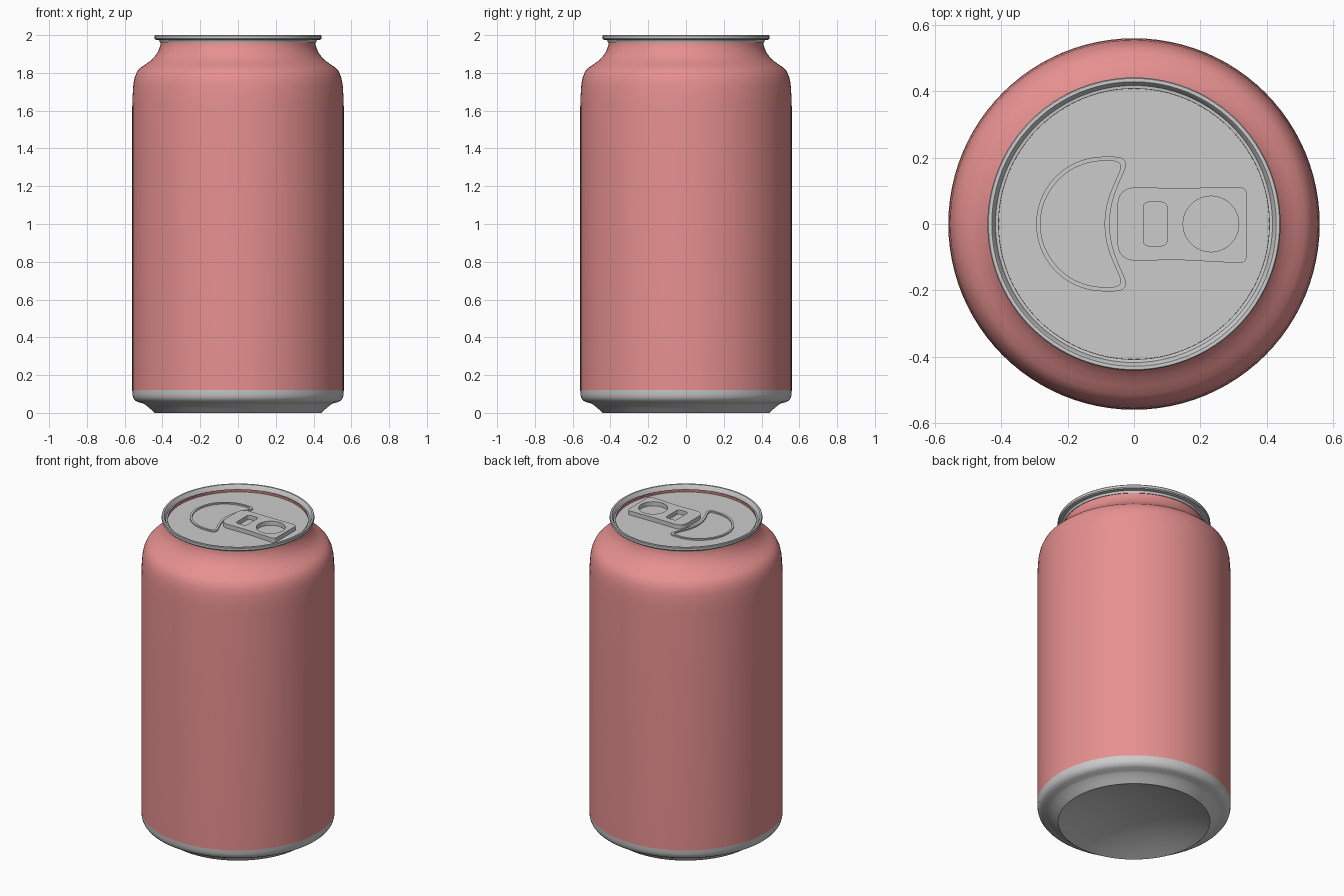
import bpy, bmesh
from math import cos, sin, pi, radians
from mathutils import Vector

if "Cube" in bpy.data.objects:
    bpy.data.objects.remove(bpy.data.objects["Cube"])

SEG = 96


def finish(obj, angle=35):
    bpy.ops.object.select_all(action='DESELECT')
    obj.select_set(True)
    bpy.context.view_layer.objects.active = obj
    bpy.ops.object.shade_smooth_by_angle(angle=radians(angle))
    return obj


def revolve(name, profile):
    """Spin an (r, z) profile about the z axis."""
    bm = bmesh.new()
    verts = [bm.verts.new((r, 0, z)) for r, z in profile]
    edges = [bm.edges.new(p) for p in zip(verts, verts[1:])]
    bmesh.ops.spin(bm, geom=verts + edges, cent=(0, 0, 0), axis=(0, 0, 1),
                   angle=2 * pi, steps=SEG, use_merge=True)
    bmesh.ops.remove_doubles(bm, verts=bm.verts, dist=1e-5)
    mesh = bpy.data.meshes.new(name)
    bm.to_mesh(mesh)
    bm.free()
    obj = bpy.data.objects.new(name, mesh)
    bpy.context.collection.objects.link(obj)
    return finish(obj)


def arc(cx, r, a0, a1, n):
    return [(cx + r * cos(radians(a0 + (a1 - a0) * i / n)),
             r * sin(radians(a0 + (a1 - a0) * i / n)), 0) for i in range(n + 1)]


def rounded(corners, n=8):
    """Outline from (x, y, corner size) points, each corner curved."""
    pts = []
    for i, (x, y, r) in enumerate(corners):
        p = Vector((x, y))
        if r == 0:
            pts.append(p)
            continue
        a = p + (Vector(corners[i - 1][:2]) - p).normalized() * r
        b = p + (Vector(corners[(i + 1) % len(corners)][:2]) - p).normalized() * r
        for k in range(n + 1):
            t = k / n
            pts.append(a * (1 - t) ** 2 + p * 2 * t * (1 - t) + b * t * t)
    return pts


def plate(name, loops, z0, z1):
    """Flat plate from an outline and its holes."""
    curve = bpy.data.curves.new(name + "_outline", 'CURVE')
    curve.dimensions = '2D'
    curve.fill_mode = 'BOTH'
    curve.extrude = (z1 - z0) / 2
    for loop in loops:
        s = curve.splines.new('POLY')
        s.points.add(len(loop) - 1)
        for pt, co in zip(s.points, loop):
            pt.co = (co[0], co[1], 0, 1)
        s.use_cyclic_u = True
    tmp = bpy.data.objects.new(name + "_outline", curve)
    bpy.context.collection.objects.link(tmp)
    dg = bpy.context.evaluated_depsgraph_get()
    mesh = bpy.data.meshes.new_from_object(tmp.evaluated_get(dg))
    bpy.data.objects.remove(tmp)
    bm = bmesh.new()
    bm.from_mesh(mesh)
    bmesh.ops.remove_doubles(bm, verts=bm.verts, dist=1e-5)
    bmesh.ops.recalc_face_normals(bm, faces=bm.faces)
    bm.to_mesh(mesh)
    bm.free()
    obj = bpy.data.objects.new(name, mesh)
    obj.location.z = (z0 + z1) / 2
    bpy.context.collection.objects.link(obj)
    return finish(obj)


# Painted body wall with shoulder and neck
body = revolve("body", [
    (0.56, 0.12), (0.56, 1.62), (0.558, 1.68), (0.554, 1.74), (0.546, 1.78),
    (0.532, 1.81), (0.515, 1.828), (0.49, 1.845), (0.465, 1.863), (0.445, 1.882),
    (0.428, 1.905), (0.416, 1.93), (0.41, 1.95), (0.408, 1.978)])
red = bpy.data.materials.new("red_paint")
red.diffuse_color = (0.8, 0.28, 0.28, 1)
red.use_nodes = True
red.node_tree.nodes["Principled BSDF"].inputs["Base Color"].default_value = red.diffuse_color
body.data.materials.append(red)

# Bare metal base with a domed recess
DOME = 0.09
revolve("base", [(0.44 * i / 10, DOME * (1 - (i / 10) ** 2)) for i in range(11)] + [
    (0.465, 0.022), (0.49, 0.043), (0.505, 0.051), (0.53, 0.057), (0.545, 0.066),
    (0.555, 0.08), (0.559, 0.097), (0.56, 0.12)])

# Lid with rolled rim and sunken panel
FLOOR = 1.96
revolve("lid", [
    (0.408, 1.972), (0.437, 1.976), (0.442, 1.982), (0.442, 1.996), (0.439, 2.0),
    (0.429, 2.0), (0.426, 1.997), (0.413, FLOOR), (0, FLOOR)])


# Raised bead around the mouth opening
def mouth(r, tip_x, tip_size, dip_x, dip_size):
    left = [(x, y, 0) for x, y, _ in arc(-0.092, r, 90, 270, 40)]
    return rounded(left + [(tip_x, -r, tip_size), (dip_x, 0, dip_size),
                           (tip_x, r, tip_size)])


plate("mouth_bead", [mouth(0.203, -0.01, 0.05, -0.10, 0.13),
                     mouth(0.19, -0.03, 0.038, -0.113, 0.12)],
      FLOOR - 0.004, FLOOR + 0.008)

# Pull tab with rivet slot and finger hole
tab = rounded([(-0.05, -0.112, 0.06), (0.13, -0.108, 0.03), (0.34, -0.119, 0.025),
               (0.34, 0.112, 0.025), (0.13, 0.108, 0.03), (-0.05, 0.112, 0.06)])
slot = rounded([(0.028, -0.066, 0.02), (0.10, -0.066, 0.02),
                (0.10, 0.066, 0.02), (0.028, 0.066, 0.02)])
hole = arc(0.232, 0.084, 0, 352.5, 47)
plate("pull_tab", [tab, slot, hole], FLOOR, FLOOR + 0.027)
